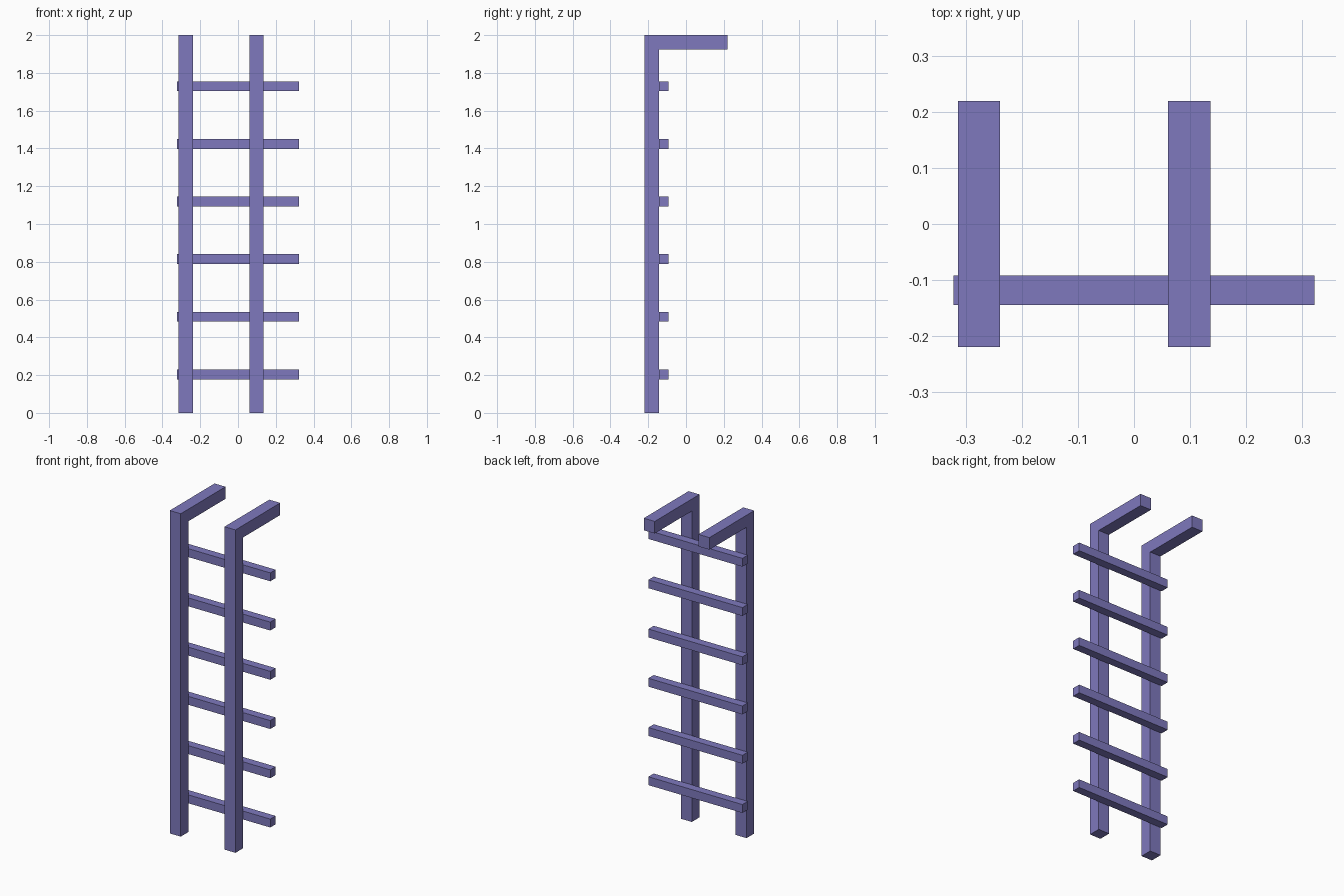
import bpy
import bmesh

if "Cube" in bpy.data.objects:
    bpy.data.objects.remove(bpy.data.objects["Cube"])

violet = bpy.data.materials.new("muted violet")
violet.diffuse_color = (0.21, 0.19, 0.51, 1.0)
violet.use_nodes = True
violet.node_tree.nodes["Principled BSDF"].inputs["Base Color"].default_value = violet.diffuse_color


def extrude_x(name, profile, x0, x1):
    """Solid made from a (y, z) outline swept from x0 to x1."""
    bm = bmesh.new()
    face = bm.faces.new([bm.verts.new((x0, y, z)) for y, z in profile])
    swept = bmesh.ops.extrude_face_region(bm, geom=[face])["geom"]
    moved = [v for v in swept if isinstance(v, bmesh.types.BMVert)]
    bmesh.ops.translate(bm, vec=(x1 - x0, 0, 0), verts=moved)
    bmesh.ops.recalc_face_normals(bm, faces=bm.faces)
    mesh = bpy.data.meshes.new(name)
    bm.to_mesh(mesh)
    bm.free()
    mesh.materials.append(violet)
    obj = bpy.data.objects.new(name, mesh)
    bpy.context.collection.objects.link(obj)
    return obj


BAR = 0.075            # thickness of the rails
FRONT, BACK = -0.219, 0.219
TOP = 2.0
RAIL_BACK = FRONT + BAR

# Side rails: upright with a top arm reaching backwards
rail_profile = [(FRONT, 0), (RAIL_BACK, 0), (RAIL_BACK, TOP - BAR),
                (BACK, TOP - BAR), (BACK, TOP), (FRONT, TOP)]
for side, x in (("left", -0.314), ("right", 0.061)):
    extrude_x(f"{side}_rail", rail_profile, x, x + BAR)

# Rungs: square bars fixed to the back of the rails
RUNG = 0.052
for i in range(6):
    z = 0.204 + i * 0.305
    y0, y1 = RAIL_BACK, RAIL_BACK + RUNG
    z0, z1 = z - RUNG / 2, z + RUNG / 2
    extrude_x(f"rung_{i + 1}", [(y0, z0), (y1, z0), (y1, z1), (y0, z1)],
              -0.322, 0.322)
